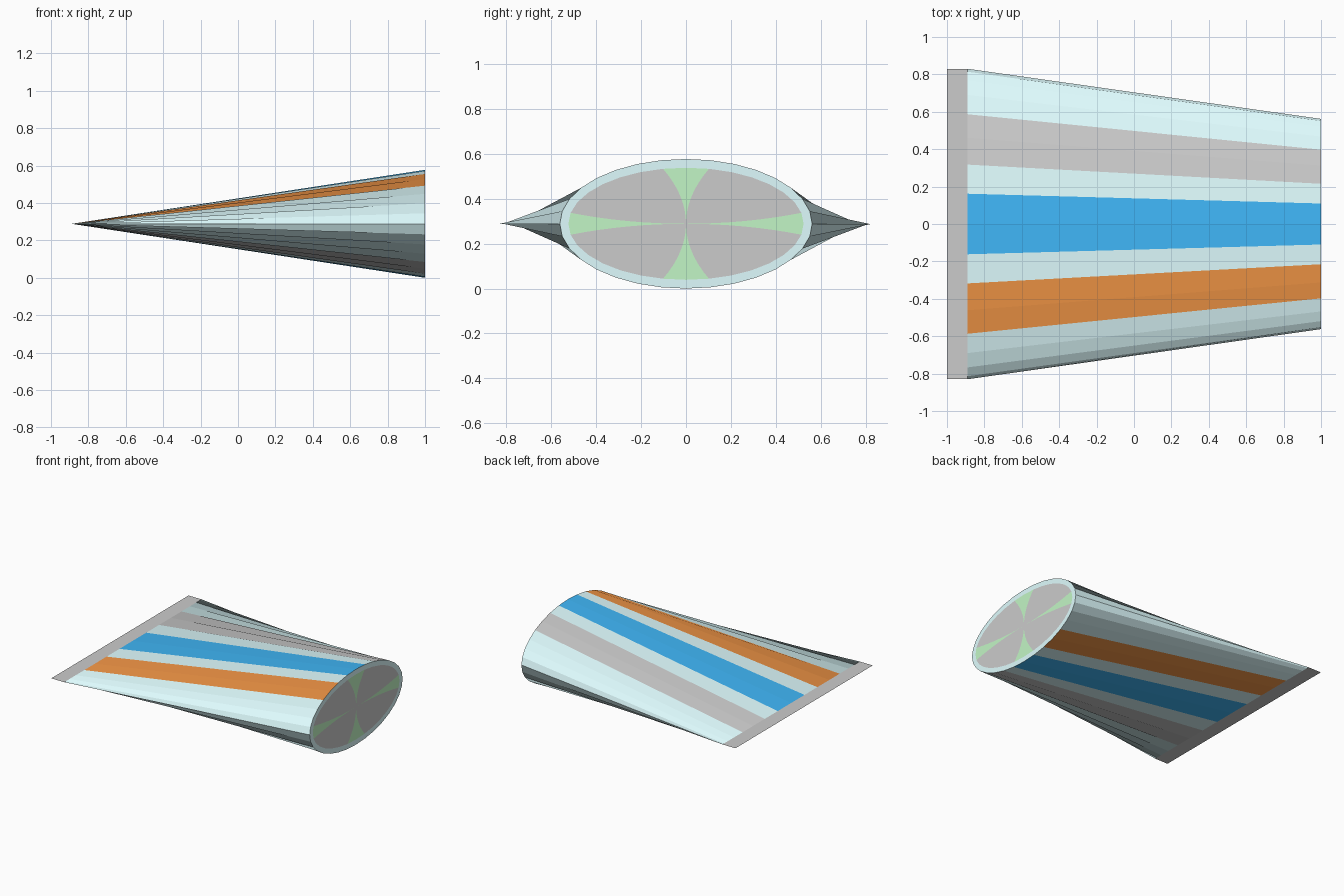
import bpy, bmesh
from math import sin, cos, pi

if "Cube" in bpy.data.objects:
    bpy.data.objects.remove(bpy.data.objects["Cube"])

SIDES = 32
STEP = 2 * pi / SIDES
MID = 0.2885                      # height of the tube axis
CRIMP_X, CRIMP_Y = -0.89, 0.83    # flat end of the tube
RIM = (0.562, 0.2885)             # half-axes of the open end
DISC = (0.524, 0.2495)            # half-axes inside the rim

CYAN = (0.74, 0.98, 1.0, 1)
BLUE = (0.05, 0.47, 0.93, 1)
ORANGE = (0.88, 0.30, 0.06, 1)
GREEN = (0.545, 0.92, 0.563, 1)


def make(name, quads, color=None):
    """Build a flat-shaded object from a list of point loops."""
    bm = bmesh.new()
    for q in quads:
        bm.faces.new([bm.verts.new(p) for p in q])
    bmesh.ops.remove_doubles(bm, verts=bm.verts, dist=1e-5)
    mesh = bpy.data.meshes.new(name)
    bm.to_mesh(mesh)
    bm.free()
    ob = bpy.data.objects.new(name, mesh)
    bpy.context.collection.objects.link(ob)
    if color:
        mat = bpy.data.materials.new(name + "_colour")
        mat.diffuse_color = color
        mat.use_nodes = True
        mat.node_tree.nodes["Principled BSDF"].inputs["Base Color"].default_value = mat.diffuse_color
        mesh.materials.append(mat)
    return ob


def ellipse(axes, t, r=1.0):
    """Point on the end face; t runs from the top towards -y."""
    return (1.0, -axes[0] * r * sin(t), MID + axes[1] * r * cos(t))


def crimp(t):
    return (CRIMP_X, -CRIMP_Y * sin(t), MID)


def wall(*spans):
    """Tube wall panels over step spans, repeated on the underside."""
    quads = []
    for a, b in spans:
        for k in [*range(a, b), *range(a + 16, b + 16)]:
            t, u = k * STEP, (k + 1) * STEP
            quads.append((ellipse(RIM, t), crimp(t), crimp(u), ellipse(RIM, u)))
    return quads


# Tube body and its stripes
make("tube_body", wall((1, 2), (4, 12), (14, 15)), CYAN)
make("blue_stripe", wall((-1, 1)), BLUE)
make("orange_stripe", wall((2, 4)), ORANGE)
make("grey_stripe", wall((12, 14)))

# Flat crimped seal
make("crimp_seal", [[(-1, -CRIMP_Y, MID), (CRIMP_X, -CRIMP_Y, MID),
                     (CRIMP_X, CRIMP_Y, MID), (-1, CRIMP_Y, MID)]])

# Rim around the end face
make("end_rim", [(ellipse(RIM, k * STEP), ellipse(RIM, (k + 1) * STEP),
                  ellipse(DISC, (k + 1) * STEP), ellipse(DISC, k * STEP))
                 for k in range(SIDES)], CYAN)

# End face: four flared petals with grey sectors between them
petals, sectors = [], []
RINGS = 8


def strip(out, r0, r1, angle, n):
    """Quads between two radii; angle(r, s) gives the direction for s in 0..1."""
    for i in range(n):
        s, e = i / n, (i + 1) / n
        loop = [ellipse(DISC, angle(r1, s), r1), ellipse(DISC, angle(r1, e), r1)]
        if r0 > 0:
            loop += [ellipse(DISC, angle(r0, e), r0), ellipse(DISC, angle(r0, s), r0)]
        else:
            loop.append(ellipse(DISC, 0, 0))
        out.append(loop)


for q in range(4):
    base = q * pi / 2
    for j in range(RINGS):
        r0, r1 = j / RINGS, (j + 1) / RINGS
        strip(petals, r0, r1, lambda r, s: base + STEP * r * (2 * s - 1), 2)
        strip(sectors, r0, r1,
              lambda r, s: base + STEP * r + s * (pi / 2 - 2 * STEP * r), 6)
make("end_petals", petals, GREEN)
make("end_disc", sectors)
